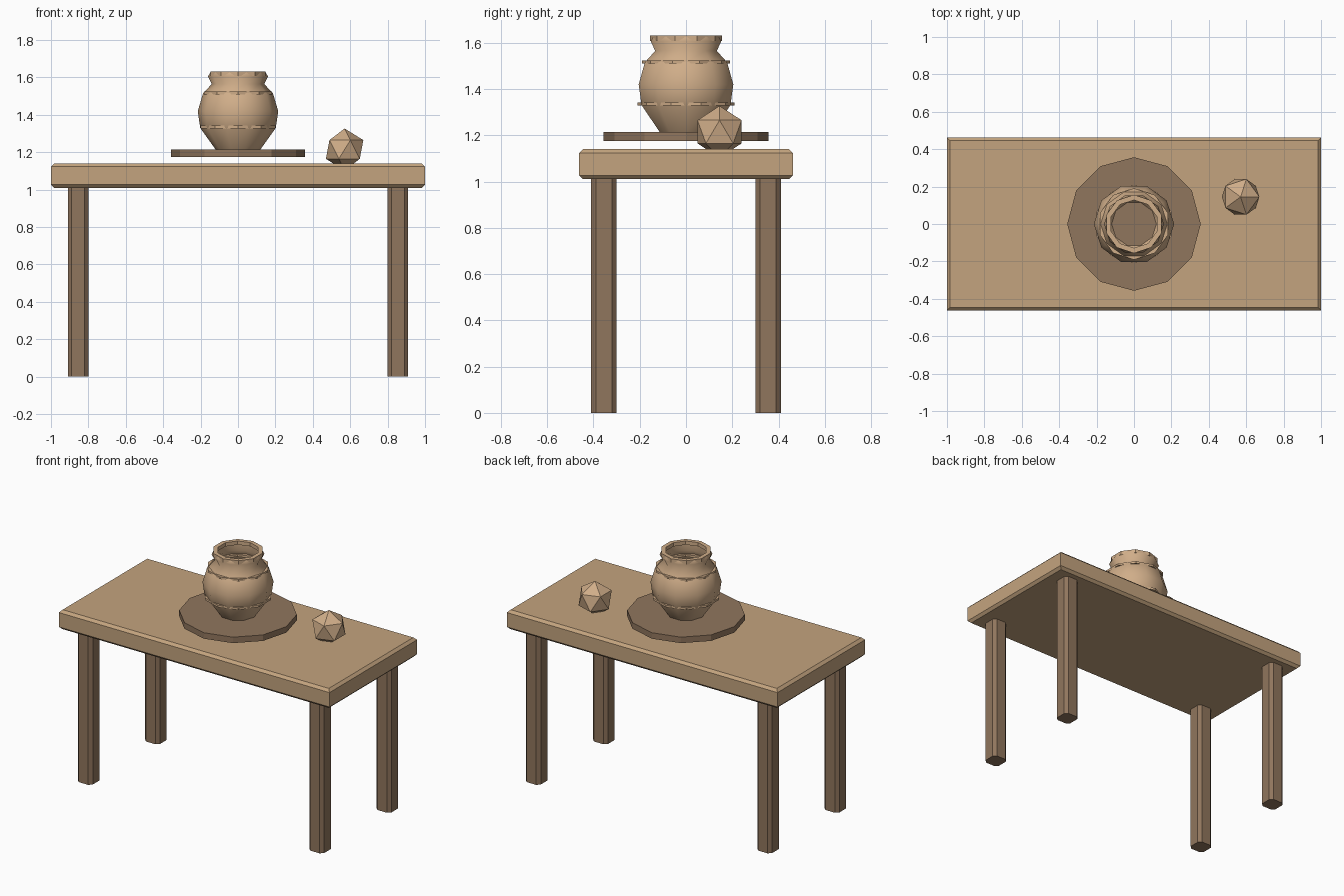
import bpy
import bmesh
from math import cos, sin, pi, radians

if "Cube" in bpy.data.objects:
    bpy.data.objects.remove(bpy.data.objects["Cube"], do_unlink=True)


def material(name, rgb):
    m = bpy.data.materials.new(name)
    m.use_nodes = True
    m.diffuse_color = (*rgb, 1)
    m.node_tree.nodes["Principled BSDF"].inputs["Base Color"].default_value = (*rgb, 1)
    return m


light_wood = material("light wood", (0.55, 0.37, 0.21))
dark_wood = material("dark wood", (0.28, 0.18, 0.11))
clay = material("clay", (0.63, 0.42, 0.25))


def finish(name, bm, mat):
    bmesh.ops.recalc_face_normals(bm, faces=bm.faces)
    mesh = bpy.data.meshes.new(name)
    bm.to_mesh(mesh)
    bm.free()
    mesh.materials.append(mat)
    obj = bpy.data.objects.new(name, mesh)
    bpy.context.collection.objects.link(obj)
    return obj


def box(name, centre, size, mat, chamfer, vertical):
    """Box chamfered along its vertical edges or along its horizontal ones."""
    bm = bmesh.new()
    bmesh.ops.create_cube(bm, size=1)
    for v in bm.verts:
        v.co = [c + p * s for c, p, s in zip(centre, v.co, size)]
    edges = [e for e in bm.edges
             if (abs(e.verts[0].co.z - e.verts[1].co.z) > 0.01) == vertical]
    bmesh.ops.bevel(bm, geom=edges, offset=chamfer, segments=1, affect='EDGES')
    return finish(name, bm, mat)


def lathe(name, profile, sides, turn, mat, closed=False):
    """Turn (radius, height) points round z; open profiles get a floor."""
    bm = bmesh.new()
    rings = [[bm.verts.new((r * cos(turn + 2 * pi * i / sides),
                            r * sin(turn + 2 * pi * i / sides), z))
              for i in range(sides)] for r, z in profile]
    pairs = list(zip(rings, rings[1:]))
    if closed:
        pairs.append((rings[-1], rings[0]))
    else:
        bm.faces.new(rings[0])
    for a, b in pairs:
        for i in range(sides):
            j = (i + 1) % sides
            bm.faces.new((a[i], a[j], b[j], b[i]))
    return finish(name, bm, mat)


def hoop(name, inner, outer, low, high, mat):
    profile = [(inner, low), (outer, low), (outer, high), (inner, high)]
    return lathe(name, profile, 10, radians(18), mat, closed=True)


# Table
box("table_top", (0, 0, 1.075), (2, 0.925, 0.13), light_wood, 0.017, False)
for side, x in (("left", 0.855), ("right", -0.855)):
    for end, y in (("front", -0.355), ("back", 0.355)):
        box(f"{end}_{side}_leg", (x, y, 0.507), (0.11, 0.11, 1.014),
            dark_wood, 0.02, True)

# Round board hovering just above the table
bm = bmesh.new()
bmesh.ops.create_cone(bm, cap_ends=True, segments=12, radius1=0.357,
                      radius2=0.357, depth=0.04)
bmesh.ops.translate(bm, verts=bm.verts, vec=(0, 0, 1.195))
finish("round_board", bm, dark_wood)

# Pot with a smooth body, two bands and a rim
pot = lathe("pot_body", [(0.12, 1.215), (0.202, 1.33), (0.215, 1.42),
                         (0.187, 1.515), (0.14, 1.565), (0.16, 1.605),
                         (0.147, 1.63)], 10, 0, clay)
for p in pot.data.polygons:
    p.use_smooth = len(p.vertices) == 4
hoop("lower_band", 0.18, 0.21, 1.328, 1.342, clay)
hoop("upper_band", 0.165, 0.191, 1.51, 1.524, clay)
hoop("pot_rim", 0.128, 0.156, 1.607, 1.632, clay)

# Faceted fruit
bm = bmesh.new()
bmesh.ops.create_icosphere(bm, subdivisions=1, radius=0.112)
bmesh.ops.translate(bm, verts=bm.verts, vec=(0.57, 0.145, 1.215))
finish("faceted_fruit", bm, clay)
